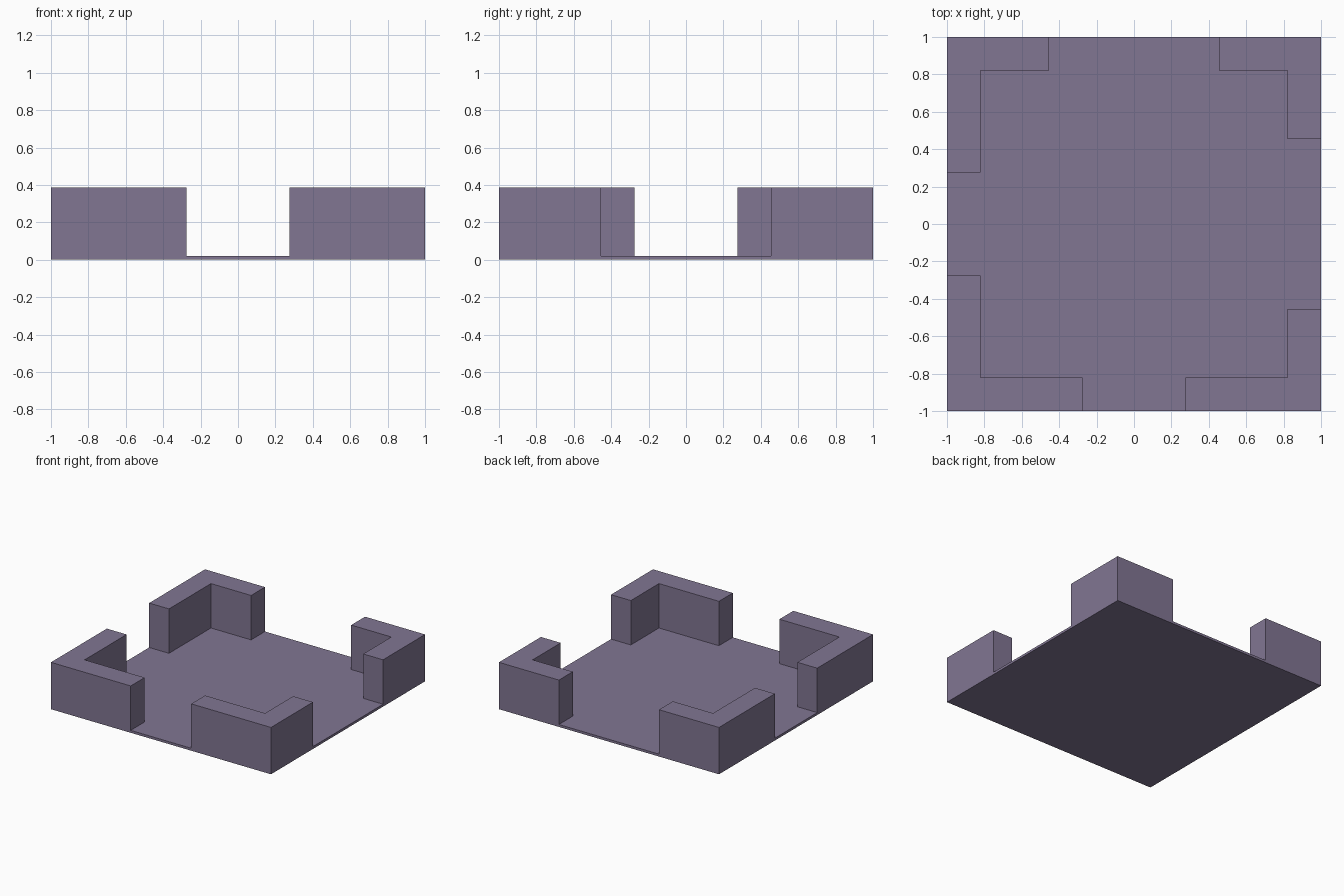
import bpy
import bmesh

if "Cube" in bpy.data.objects:
    bpy.data.objects.remove(bpy.data.objects["Cube"])

FLOOR_TOP = 0.02
WALL_TOP = 0.385
INNER = 0.82          # inner face of the walls, 0.18 thick
LONG, SHORT = 0.275, 0.455   # where a long or short wall arm ends

# Single flat colour
COLOUR = (0.22, 0.18, 0.29, 1.0)
mat = bpy.data.materials.new("dusty purple")
mat.diffuse_color = COLOUR
mat.use_nodes = True
bsdf = next(n for n in mat.node_tree.nodes if n.type == 'BSDF_PRINCIPLED')
bsdf.inputs["Base Color"].default_value = COLOUR


def prism(name, outline, z0, z1):
    """Extrude a flat outline from z0 up to z1."""
    bm = bmesh.new()
    base = bm.faces.new([bm.verts.new((x, y, z0)) for x, y in outline])
    top = bmesh.ops.extrude_face_region(bm, geom=[base], use_keep_orig=True)
    verts = [g for g in top["geom"] if isinstance(g, bmesh.types.BMVert)]
    bmesh.ops.translate(bm, verts=verts, vec=(0, 0, z1 - z0))
    bmesh.ops.recalc_face_normals(bm, faces=bm.faces)
    mesh = bpy.data.meshes.new(name)
    bm.to_mesh(mesh)
    bm.free()
    mesh.materials.append(mat)
    obj = bpy.data.objects.new(name, mesh)
    bpy.context.collection.objects.link(obj)
    return obj


def corner_wall(name, sx, sy, end_x, end_y):
    """L-shaped wall in the corner given by the signs sx and sy."""
    outline = [(1, 1), (end_x, 1), (end_x, INNER),
               (INNER, INNER), (INNER, end_y), (1, end_y)]
    prism(name, [(sx * x, sy * y) for x, y in outline], FLOOR_TOP, WALL_TOP)


# Thin floor slab
prism("floor", [(-1, -1), (1, -1), (1, 1), (-1, 1)], 0, FLOOR_TOP)

# Corner walls, with gaps of differing width between them
corner_wall("front_right_wall", -1, -1, LONG, LONG)
corner_wall("front_left_wall", 1, -1, LONG, SHORT)
corner_wall("back_left_wall", 1, 1, SHORT, SHORT)
corner_wall("back_right_wall", -1, 1, SHORT, LONG)
